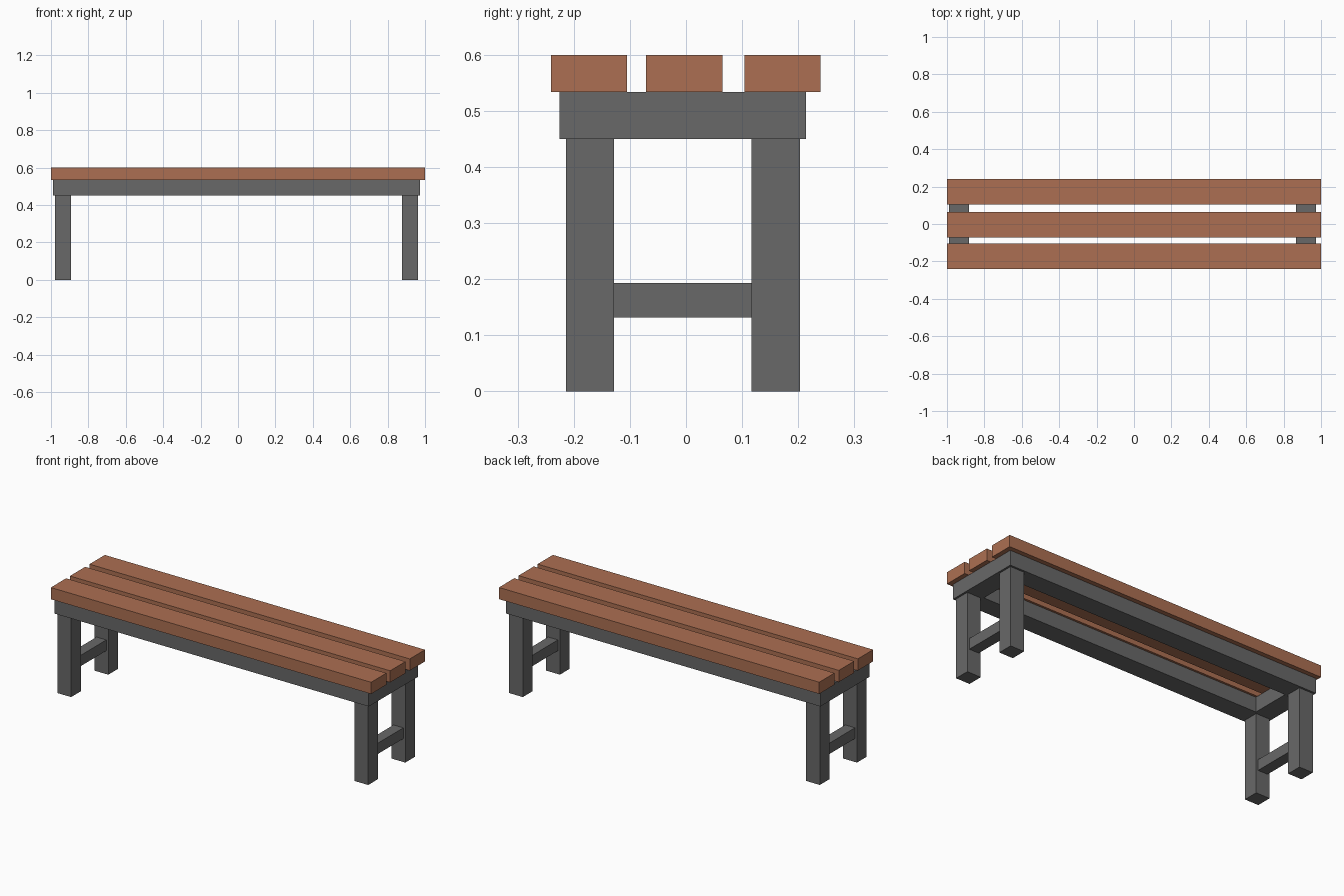
import bpy
import bmesh
from mathutils import Vector

if "Cube" in bpy.data.objects:
    bpy.data.objects.remove(bpy.data.objects["Cube"])


def material(name, color):
    m = bpy.data.materials.new(name)
    m.diffuse_color = (*color, 1.0)
    m.use_nodes = True
    m.node_tree.nodes["Principled BSDF"].inputs["Base Color"].default_value = m.diffuse_color
    return m


wood = material("warm brown wood", (0.413, 0.159, 0.084))
metal = material("dark grey", (0.138, 0.138, 0.138))


def box(name, x, y, z, mat):
    """Box from (min, max) pairs on each axis."""
    lo, hi = Vector((x[0], y[0], z[0])), Vector((x[1], y[1], z[1]))
    mid, size = (lo + hi) / 2, hi - lo
    bm = bmesh.new()
    bmesh.ops.create_cube(bm, size=1.0)
    bmesh.ops.scale(bm, vec=size, verts=bm.verts)
    mesh = bpy.data.meshes.new(name)
    bm.to_mesh(mesh)
    bm.free()
    mesh.materials.append(mat)
    ob = bpy.data.objects.new(name, mesh)
    ob.location = mid
    bpy.context.collection.objects.link(ob)
    return ob


LEG_TOP, FRAME_TOP, SEAT_TOP = 0.45, 0.534, 0.6
RAIL, INSET = 0.108, 0.011
FX = (-0.989, 0.974)   # outer frame extents
FY = (-0.225, 0.214)

# Three seat slats
for label, y0 in (("front", -0.241), ("middle", -0.071), ("back", 0.104)):
    box(label + "_slat", (-1, 1), (y0, y0 + 0.136), (FRAME_TOP, SEAT_TOP), wood)

# Rail spans on each side of the frame
xs = {"left": (FX[0], FX[0] + RAIL), "right": (FX[1] - RAIL, FX[1])}
ys = {"front": (FY[0], FY[0] + RAIL), "back": (FY[1] - RAIL, FY[1])}


def shrink(span, d):
    return (span[0] + d, span[1] - d)


# Frame: long rails, with end rails fitted between them
for side, y in ys.items():
    box(side + "_rail", FX, y, (LEG_TOP, FRAME_TOP), metal)
for end, x in xs.items():
    box(end + "_end_rail", x, shrink(FY, RAIL), (LEG_TOP, FRAME_TOP), metal)

    # Legs sit slightly inset under the frame corners
    for side, y in ys.items():
        box(f"{side}_{end}_leg", shrink(x, INSET), shrink(y, INSET),
            (0, LEG_TOP), metal)

    # Stretcher between the two legs at this end
    box(end + "_stretcher", shrink(x, 0.0235), shrink(FY, RAIL - INSET),
        (0.132, 0.193), metal)
